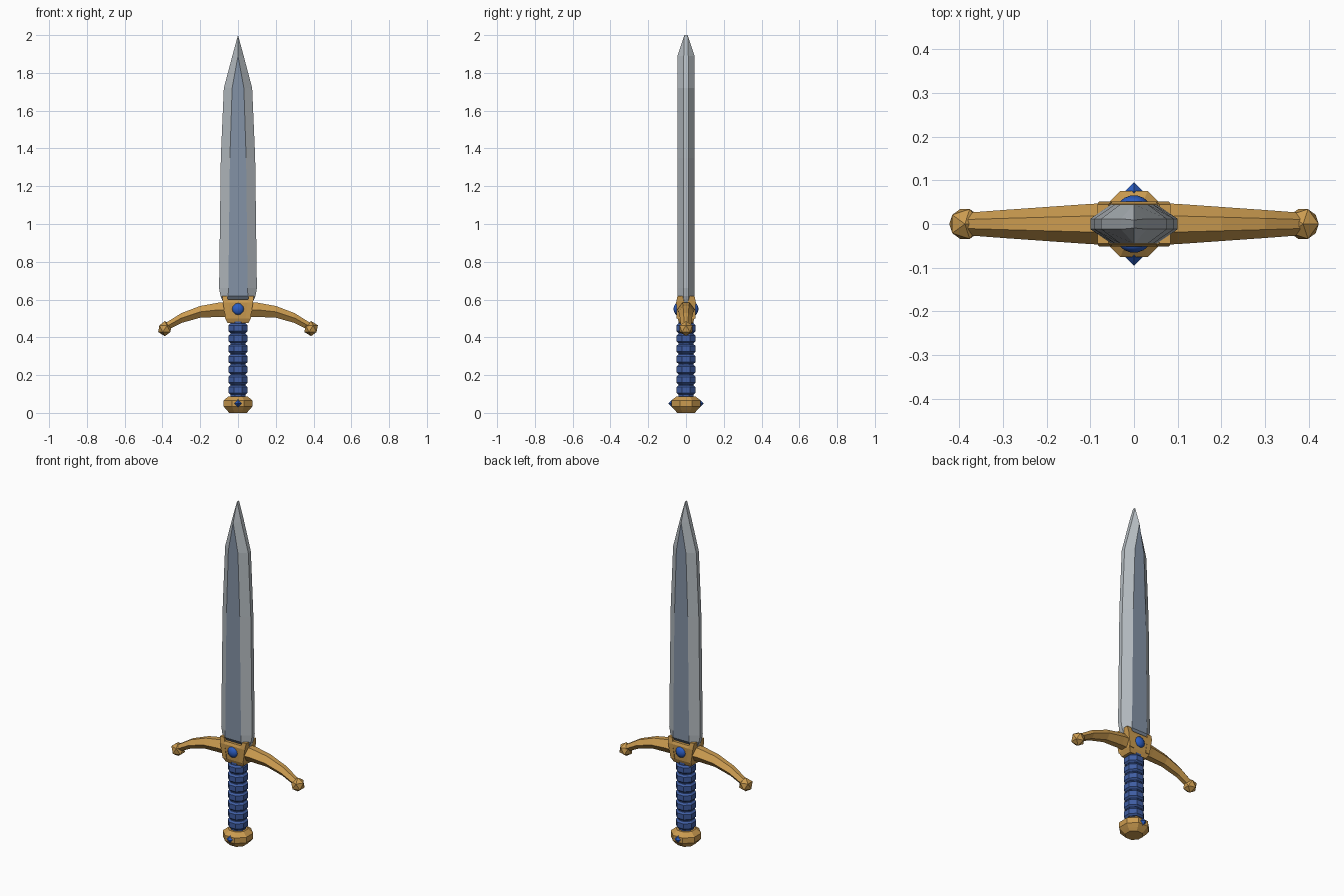
import bpy, bmesh, math
from mathutils import Vector

cube = bpy.data.objects.get("Cube")
if cube:
    bpy.data.objects.remove(cube, do_unlink=True)


def material(name, rgb):
    m = bpy.data.materials.new(name)
    m.use_nodes = True
    m.diffuse_color = (*rgb, 1)
    m.node_tree.nodes["Principled BSDF"].inputs["Base Color"].default_value = (*rgb, 1)
    return m


STEEL = material("edge steel", (0.46, 0.50, 0.53))
DARK_STEEL = material("blue steel", (0.23, 0.29, 0.38))
GOLD = material("gold", (0.60, 0.33, 0.08))
BLUE = material("grip blue", (0.05, 0.11, 0.36))
GEM = material("gem blue", (0.025, 0.11, 0.54))


def loft(name, rings, *mats):
    """Skin a list of equal-length point rings and cap both ends."""
    bm = bmesh.new()
    rows = [[bm.verts.new(p) for p in ring] for ring in rings]
    n = len(rows[0])
    for a, b in zip(rows, rows[1:]):
        for i in range(n):
            j = (i + 1) % n
            bm.faces.new((a[i], a[j], b[j], b[i]))
    bm.faces.new(rows[0][::-1])
    bm.faces.new(rows[-1])
    bmesh.ops.remove_doubles(bm, verts=bm.verts, dist=0.0005)
    bmesh.ops.recalc_face_normals(bm, faces=bm.faces)
    return finish(name, bm, *mats)


def finish(name, bm, *mats):
    me = bpy.data.meshes.new(name)
    bm.to_mesh(me)
    bm.free()
    for m in mats:
        me.materials.append(m)
    ob = bpy.data.objects.new(name, me)
    bpy.context.collection.objects.link(ob)
    return ob


def octagon(apothem, z):
    r = apothem / math.cos(math.pi / 8)
    angles = [math.pi / 8 + k * math.pi / 4 for k in range(8)]
    return [(r * math.cos(a), r * math.sin(a), z) for a in angles]


def rectangle(x0, x1, y0, y1, z):
    return [(x0, y0, z), (x1, y0, z), (x1, y1, z), (x0, y1, z)]


# Blade: half width, flat half width, half thickness, edge half thickness
def blade_ring(z, w, c, t, e):
    return [(w, -e, z), (w, e, z), (c, t, z), (-c, t, z),
            (-w, e, z), (-w, -e, z), (-c, -t, z), (c, -t, z)]


blade = loft("blade", [blade_ring(*s) for s in (
    (0.58, 0.075, 0.052, 0.025, 0.01),
    (0.60, 0.085, 0.052, 0.03, 0.012),
    (0.62, 0.093, 0.052, 0.045, 0.012),
    (0.66, 0.10, 0.051, 0.045, 0.012),
    (1.35, 0.091, 0.043, 0.045, 0.012),
    (1.72, 0.075, 0.031, 0.045, 0.012),
    (1.89, 0.03, 0, 0.045, 0.012),
    (2.0, 0, 0, 0.009, 0.009))], STEEL, DARK_STEEL)
for f in blade.data.polygons:
    f.material_index = int(abs(f.normal.x) < 0.1 and abs(f.normal.y) > 0.5)

# Guard centre block
loft("guard_block", [rectangle(-x, x, -y, y, z) for x, y, z in (
    (0.055, 0.035, 0.475), (0.068, 0.045, 0.50),
    (0.066, 0.052, 0.585), (0.055, 0.046, 0.60))], GOLD)

# Mirrored guard arms, end knobs and blade prongs
for side, sx in (("left", 1), ("right", -1)):
    rings = []
    for x, z, h, y in ((0, 0.545, 0.042, 0.05), (0.1, 0.546, 0.038, 0.046),
                       (0.2, 0.535, 0.031, 0.039), (0.3, 0.502, 0.026, 0.032),
                       (0.38, 0.457, 0.021, 0.026)):
        rings.append([(sx * x, a * y, z + b * h) for a, b in (
            (0.4, 1), (1, 0), (0.4, -1), (-0.4, -1), (-1, 0), (-0.4, 1))])
    loft(side + "_guard_arm", rings, GOLD)

    bm = bmesh.new()
    bmesh.ops.create_icosphere(bm, subdivisions=1, radius=0.04)
    bmesh.ops.translate(bm, verts=bm.verts, vec=Vector((sx * 0.387, 0, 0.446)))
    finish(side + "_guard_knob", bm, GOLD)

    for end, sy in (("back", 1), ("front", -1)):
        loft(f"{side}_{end}_prong", [
            rectangle(sx * a, sx * b, sy * c, sy * d, z) for a, b, c, d, z in (
                (0.04, 0.066, 0.01, 0.049, 0.50),
                (0.05, 0.08, 0.01, 0.052, 0.585),
                (0.058, 0.084, 0.015, 0.045, 0.62))], GOLD)

# Grip: core with a stack of chamfered octagonal rings
loft("grip_core", [octagon(0.039, 0.07), octagon(0.039, 0.49)], BLUE)
for i in range(7):
    z = 0.121 + i * 0.0545
    loft(f"grip_ring_{i + 1}", [octagon(r, z + dz) for r, dz in (
        (0.041, -0.024), (0.051, -0.015), (0.051, 0.015), (0.041, 0.024))], BLUE)

# Pommel
loft("pommel", [octagon(r, z) for r, z in (
    (0.046, 0), (0.06, 0.015), (0.076, 0.034),
    (0.076, 0.066), (0.05, 0.088))], GOLD)

# Gems on both faces: round ones in the guard, pointed ones in the pommel
for end, sy in (("back", 1), ("front", -1)):
    rings = []
    for r, y in ((0.031, 0.04), (0.031, 0.052), (0.022, 0.06), (0.008, 0.065)):
        rings.append([(r * math.cos(k * math.pi / 6), sy * y,
                       0.55 + r * math.sin(k * math.pi / 6)) for k in range(12)])
    gem = loft(end + "_guard_gem", rings, GEM)
    for f in gem.data.polygons:
        f.use_smooth = True

    loft(end + "_pommel_gem", [
        [(r, sy * y, 0.05), (0, sy * y, 0.05 + r), (-r, sy * y, 0.05), (0, sy * y, 0.05 - r)]
        for r, y in ((0.021, 0.06), (0.021, 0.074), (0, 0.095))], GEM)
